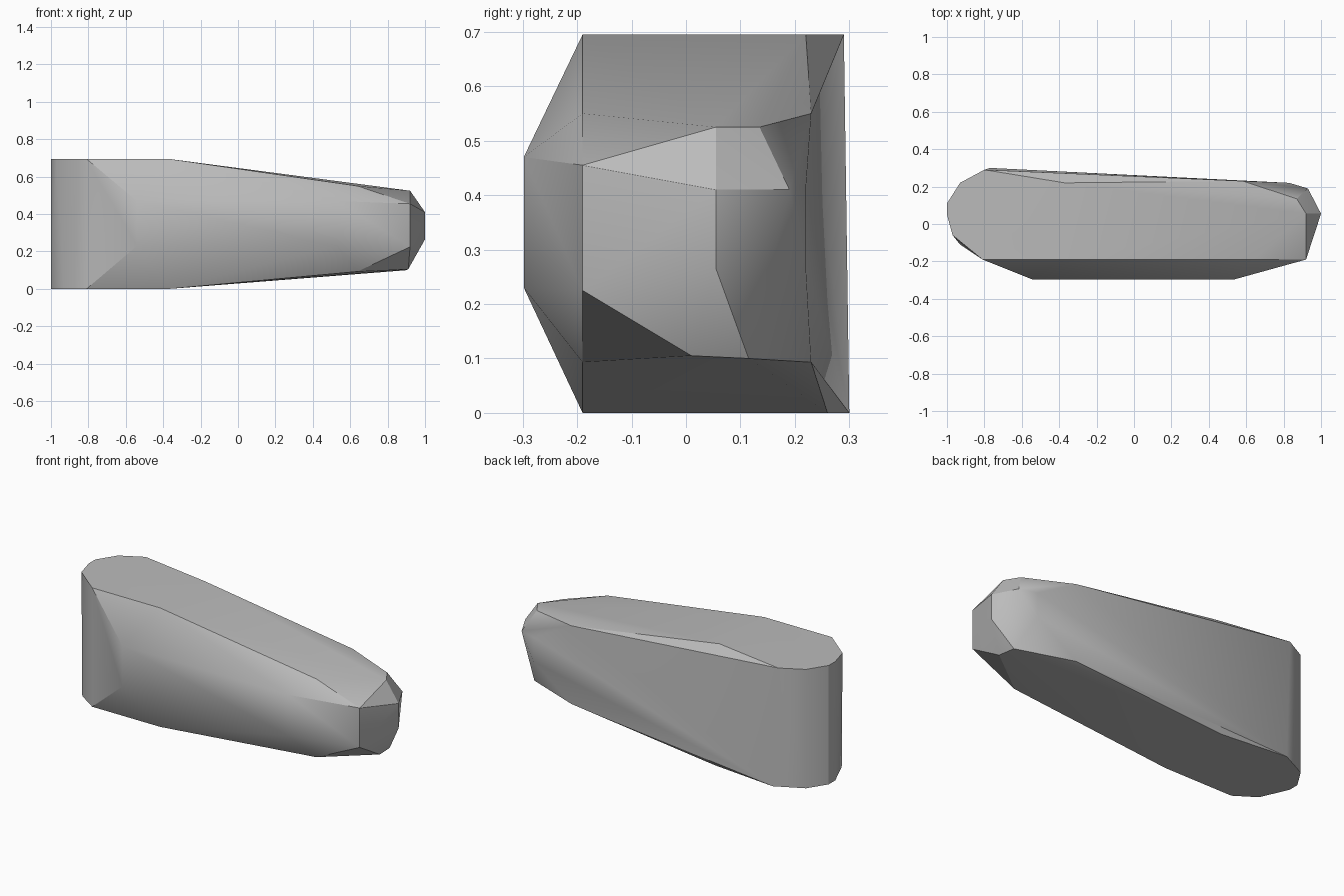
import bpy
import bmesh
import math

default_cube = bpy.data.objects.get("Cube")
if default_cube:
    bpy.data.objects.remove(default_cube, do_unlink=True)


def make_material(name, colour):
    material = bpy.data.materials.new(name)
    material.use_nodes = True
    material.diffuse_color = colour
    material.node_tree.nodes["Principled BSDF"].inputs["Base Color"].default_value = colour
    return material


def ring(outline, height):
    """Lift a flat outline to one height."""
    return [(x, y, height) for x, y in outline]


def pillar(x, y, low, high):
    """Upright edge between two heights."""
    return [(x, y, low), (x, y, high)]


def convex_block(name, points, material):
    """Wrap a faceted solid around the corner points."""
    mesh = bpy.data.meshes.new(name)
    bm = bmesh.new()
    for point in points:
        bm.verts.new(point)
    hull = bmesh.ops.convex_hull(bm, input=bm.verts[:])
    loose = set(hull["geom_interior"]) | set(hull["geom_unused"])
    bmesh.ops.delete(bm, geom=[v for v in loose if isinstance(v, bmesh.types.BMVert)],
                     context="VERTS")
    bmesh.ops.dissolve_limit(bm, angle_limit=math.radians(0.5),
                             verts=bm.verts[:], edges=bm.edges[:])
    bmesh.ops.recalc_face_normals(bm, faces=bm.faces[:])
    bm.to_mesh(mesh)
    bm.free()
    mesh.materials.append(material)
    block = bpy.data.objects.new(name, mesh)
    bpy.context.collection.objects.link(block)
    return block


# Broad rounded end: top and base outlines
TOP = 0.695
broad_top = [(-0.37, 0.22), (-0.8, 0.29), (-0.93, 0.22), (-1, 0.11),
             (-1, 0.05), (-0.97, -0.06), (-0.81, -0.19), (-0.37, -0.19)]
broad_base = [(-0.37, 0.26), (-0.77, 0.3), (-0.93, 0.22), (-1, 0.11),
              (-1, 0.05), (-0.93, -0.11), (-0.81, -0.19), (-0.37, -0.19)]
corners = ring(broad_top, TOP) + ring(broad_base, 0)

# Raised front band
for x in (-0.54, 0.53):
    corners += pillar(x, -0.298, 0.23, 0.47)

# Shoulders where the taper meets the nose
for x, y in ((0.64, -0.19), (0.58, 0.23)):
    corners += pillar(x, y, 0.093, 0.55)
corners += pillar(0.83, 0.22, 0.27, 0.41)

# Faceted narrow nose
corners += pillar(0.92, -0.19, 0.225, 0.455)
corners += pillar(1, 0.055, 0.265, 0.41)
corners += [(0.92, 0.055, 0.525), (0.87, 0.135, 0.525), (0.93, 0.19, 0.41),
            (0.91, 0.01, 0.105), (0.9, 0.115, 0.1)]

stone_grey = make_material("stone grey", (0.5, 0.5, 0.5, 1))
block = convex_block("tapered_stone_block", corners, stone_grey)

# Soft shading with crisp ridges
bpy.ops.object.select_all(action="DESELECT")
block.select_set(True)
bpy.context.view_layer.objects.active = block
bpy.ops.object.shade_smooth_by_angle(angle=math.radians(30))
